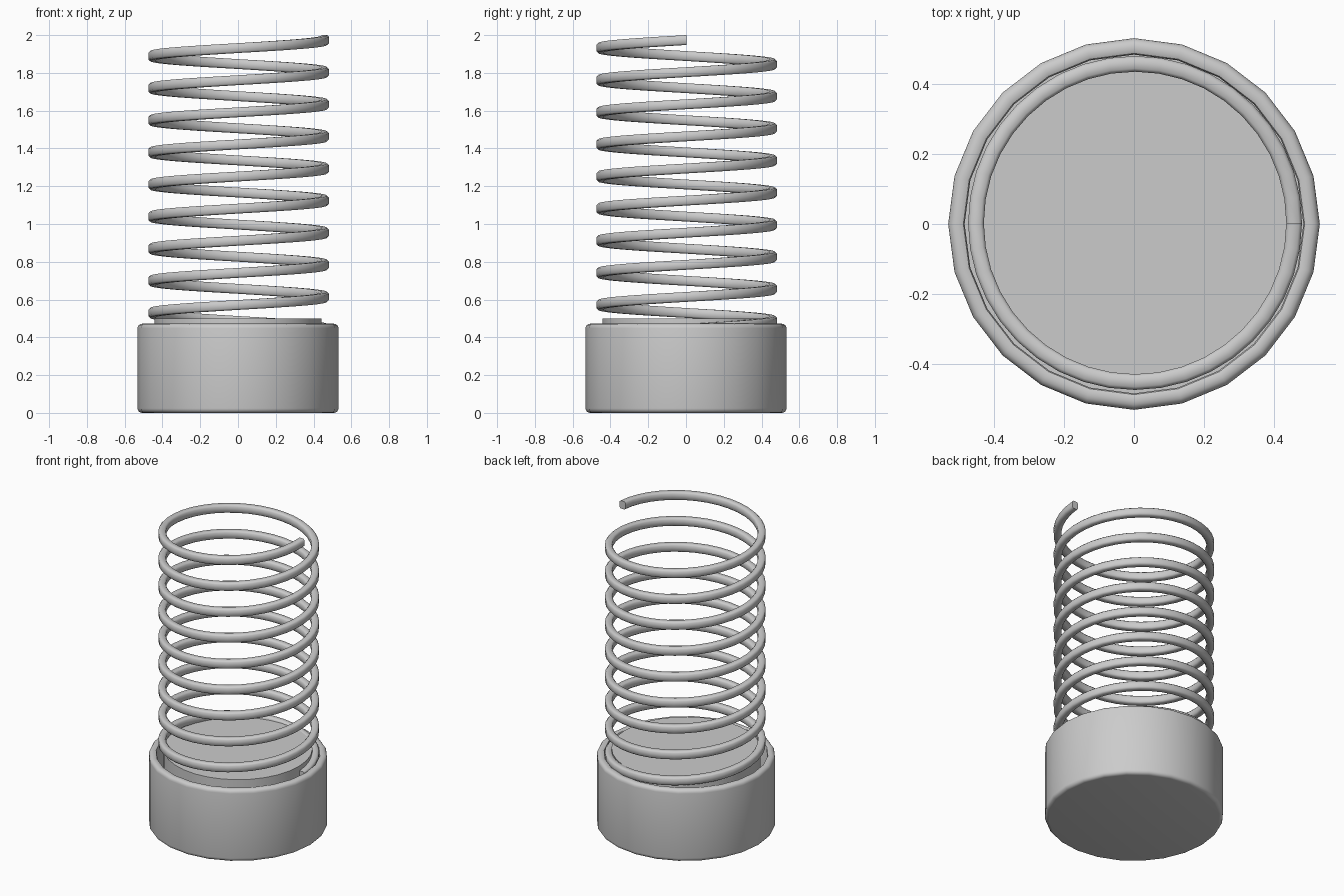
import bpy, bmesh
from math import pi, sin, cos, tau

if "Cube" in bpy.data.objects:
    bpy.data.objects.remove(bpy.data.objects["Cube"])


def finish(bm, name, angle):
    bmesh.ops.recalc_face_normals(bm, faces=bm.faces)
    me = bpy.data.meshes.new(name)
    bm.to_mesh(me)
    bm.free()
    ob = bpy.data.objects.new(name, me)
    bpy.context.collection.objects.link(ob)
    bpy.ops.object.select_all(action='DESELECT')
    ob.select_set(True)
    bpy.context.view_layer.objects.active = ob
    bpy.ops.object.shade_smooth_by_angle(angle=angle)
    return ob


def lathe(name, profile, sides=24):
    """Spin an (r, z) profile about z and cap both open ends."""
    bm = bmesh.new()
    rings = [[bm.verts.new((r * cos(tau * i / sides), r * sin(tau * i / sides), z))
              for i in range(sides)] for r, z in profile]
    for a, b in zip(rings, rings[1:]):
        for i in range(sides):
            j = (i + 1) % sides
            bm.faces.new((a[i], a[j], b[j], b[i]))
    bm.faces.new(rings[0][::-1])
    bm.faces.new(rings[-1])
    return finish(bm, name, pi / 6)


def arc(cx, cz, rad, a0, a1, n=4):
    return [(cx + rad * cos(a0 + (a1 - a0) * k / n),
             cz + rad * sin(a0 + (a1 - a0) * k / n)) for k in range(n + 1)]


# Hollow cup with rounded outer edges
R, H, B = 0.532, 0.472, 0.024
cup = (arc(R - B, B, B, -pi / 2, 0) + arc(R - B, H - B, B, 0, pi / 2)
       + arc(0.497, H - 0.012, 0.012, pi / 2, pi, 2) + [(0.485, 0.05)])
lathe("cup", cup)

# Plug that fills the cup and stands slightly proud of its rim
lathe("plug", [(0.443, 0.05), (0.443, 0.5)], 32)

# Coil spring: rounded-square section swept along a helix
TURNS, STEPS, PITCH, RADIUS, Z0 = 9, 40, 0.17, 0.4555, 0.444
W, D, C = 0.0225, 0.026, 0.009
section = [(W, D - C), (W - C, D), (C - W, D), (-W, D - C),
           (-W, C - D), (C - W, -D), (W - C, -D), (W, C - D)]
bm = bmesh.new()
rings = []
for i in range(TURNS * STEPS + 1):
    a = tau * i / STEPS
    z = Z0 + PITCH * i / STEPS
    rings.append([bm.verts.new(((RADIUS + u) * cos(a) + 0.003,
                                (RADIUS + u) * sin(a) + 0.003, z + v))
                  for u, v in section])
for a, b in zip(rings, rings[1:]):
    for i in range(8):
        j = (i + 1) % 8
        bm.faces.new((a[i], a[j], b[j], b[i]))
bm.faces.new(rings[0][::-1])
bm.faces.new(rings[-1])
finish(bm, "coil_spring", pi / 3)
